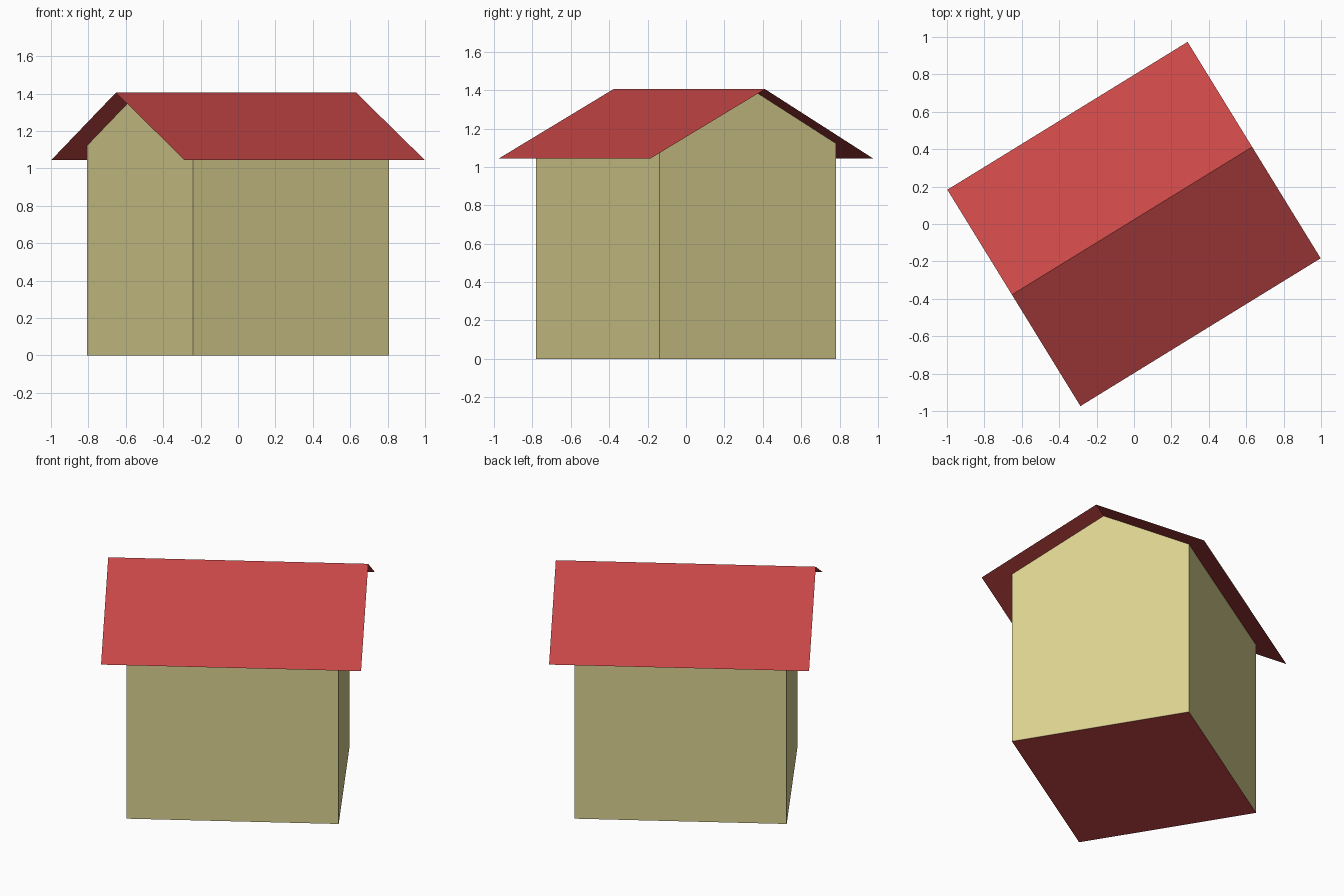
import bpy
import bmesh
from math import radians

cube = bpy.data.objects.get("Cube")
if cube:
    bpy.data.objects.remove(cube, do_unlink=True)

TURN = radians(31.6)
RIDGE_Y, RIDGE_Z = 0.02, 1.405
EAVE_Y, EAVE_Z = 0.679, 1.045
WALL_X, WALL_Y = 0.616, 0.54
ROOF_X = 0.754


def material(name, rgb):
    mat = bpy.data.materials.new(name)
    mat.use_nodes = True
    colour = (*rgb, 1.0)
    mat.diffuse_color = colour
    bsdf = mat.node_tree.nodes["Principled BSDF"]
    bsdf.inputs["Base Color"].default_value = colour
    bsdf.inputs["Roughness"].default_value = 0.8
    return mat


def roof_height(y):
    """Height of the roof plane above a point across the house."""
    eave = EAVE_Y if y > RIDGE_Y else -EAVE_Y
    return RIDGE_Z + (EAVE_Z - RIDGE_Z) * (y - RIDGE_Y) / (eave - RIDGE_Y)


def extrude_profile(name, profile, half_length, mats, closed):
    """Sweep a (y, z) profile along x; closed profiles also get end caps."""
    bm = bmesh.new()
    ends = [[bm.verts.new((x, y, z)) for y, z in profile]
            for x in (-half_length, half_length)]
    count = len(profile)
    for i in range(count if closed else count - 1):
        j = (i + 1) % count
        bm.faces.new((ends[0][i], ends[0][j], ends[1][j], ends[1][i]))
    if closed:
        bm.faces.new(ends[0])
        bm.faces.new(ends[1])
        bmesh.ops.recalc_face_normals(bm, faces=bm.faces[:])
    bm.normal_update()
    mesh = bpy.data.meshes.new(name)
    for mat in mats:
        mesh.materials.append(mat)
    # The floor shares the roof colour; the covered top is left to the roof
    if closed:
        bmesh.ops.delete(bm, geom=[f for f in bm.faces if f.normal.z > 0.5],
                         context="FACES_ONLY")
        for face in bm.faces:
            face.material_index = 1 if face.normal.z < -0.5 else 0
    bm.to_mesh(mesh)
    bm.free()
    obj = bpy.data.objects.new(name, mesh)
    obj.rotation_euler.z = TURN
    bpy.context.collection.objects.link(obj)
    return obj


wall_mat = material("pale_yellow", (0.71, 0.64, 0.28))
roof_mat = material("brick_red", (0.58, 0.063, 0.063))

# House body with pointed gable ends
body_profile = [(-WALL_Y, 0), (WALL_Y, 0), (WALL_Y, roof_height(WALL_Y)),
                (RIDGE_Y, RIDGE_Z), (-WALL_Y, roof_height(-WALL_Y))]
extrude_profile("house_walls", body_profile, WALL_X, [wall_mat, roof_mat], True)

# Thin overhanging roof, two sloped sheets
roof_profile = [(EAVE_Y, EAVE_Z), (RIDGE_Y, RIDGE_Z), (-EAVE_Y, EAVE_Z)]
roof = extrude_profile("roof", roof_profile, ROOF_X, [roof_mat], False)
if roof.data.polygons[0].normal.z < 0:
    roof.data.flip_normals()
